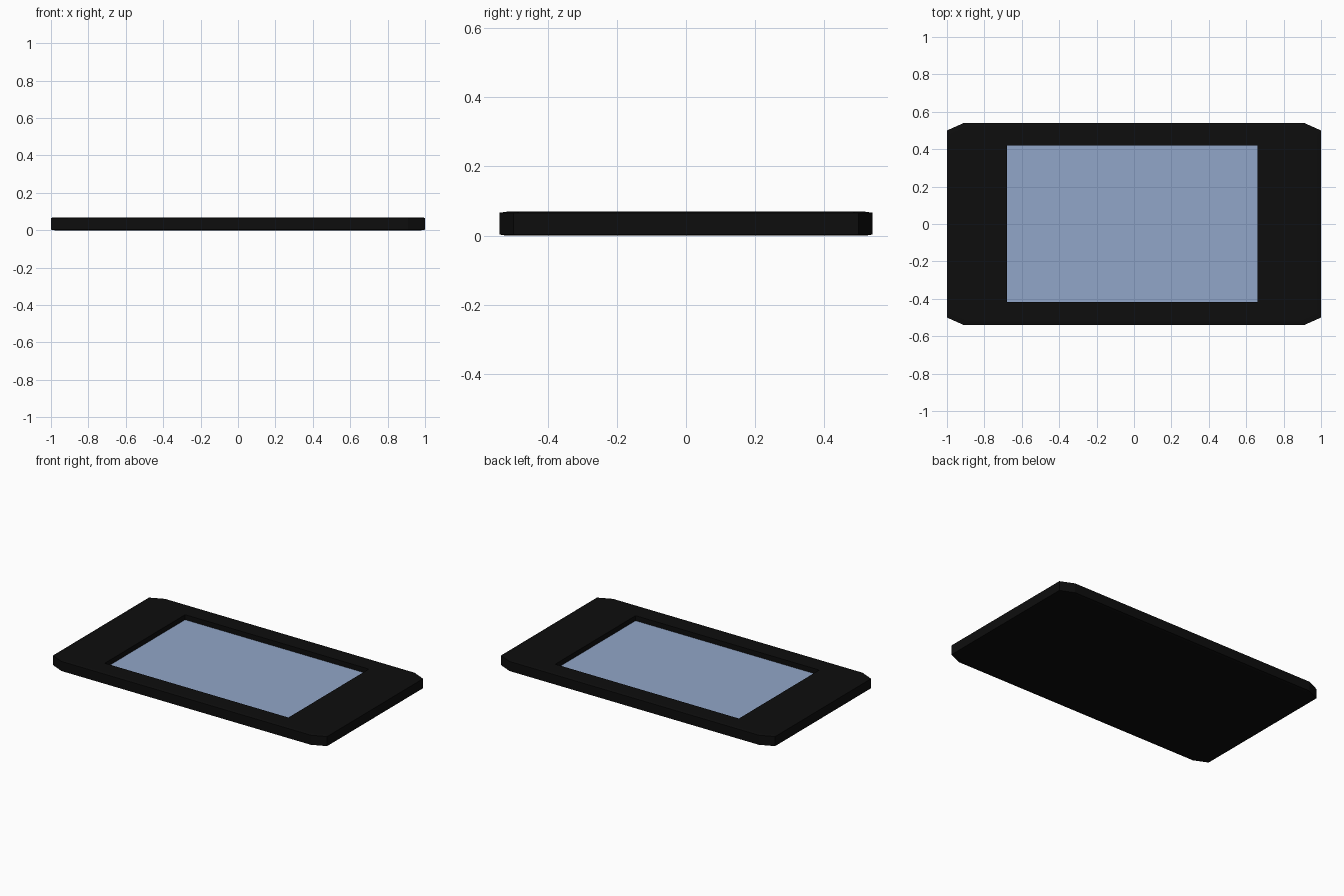
import bpy, bmesh

if "Cube" in bpy.data.objects:
    bpy.data.objects.remove(bpy.data.objects["Cube"])


def material(name, color):
    m = bpy.data.materials.new(name)
    m.diffuse_color = color
    m.use_nodes = True
    m.node_tree.nodes["Principled BSDF"].inputs["Base Color"].default_value = m.diffuse_color
    return m


def add_object(name, bm, mat=None):
    bmesh.ops.recalc_face_normals(bm, faces=bm.faces)
    me = bpy.data.meshes.new(name)
    bm.to_mesh(me)
    bm.free()
    ob = bpy.data.objects.new(name, me)
    bpy.context.collection.objects.link(ob)
    if mat:
        me.materials.append(mat)
    return ob


def box(name, x0, x1, y0, y1, z0, z1, mat=None):
    bm = bmesh.new()
    bmesh.ops.create_cube(bm, size=1)
    for v in bm.verts:
        v.co.x = x1 if v.co.x > 0 else x0
        v.co.y = y1 if v.co.y > 0 else y0
        v.co.z = z1 if v.co.z > 0 else z0
    return add_object(name, bm, mat)


black = material("black_plastic", (0.004, 0.004, 0.004, 1))
blue = material("screen_blue", (0.285, 0.38, 0.58, 1))

# Casing: slab with clipped corners and very slightly eased rims
bm = bmesh.new()
quarter = [(1.0, 0.5), (0.91, 0.54)]
outline = (quarter + [(-x, y) for x, y in reversed(quarter)]
           + [(-x, -y) for x, y in quarter]
           + [(x, -y) for x, y in reversed(quarter)])
rings = []
for z, inset in [(0, 0.02), (0.003, 0), (0.066, 0), (0.069, 0.02)]:
    sx, sy = 1 - inset, 1 - inset / 0.54
    rings.append([bm.verts.new((x * sx, y * sy, z)) for x, y in outline])
for a, b in zip(rings, rings[1:]):
    for i in range(8):
        j = (i + 1) % 8
        bm.faces.new((a[i], a[j], b[j], b[i]))
bm.faces.new(rings[0][::-1])
bm.faces.new(rings[-1])
casing = add_object("casing", bm, black)

# Rectangular recess for the display
area = (-0.68, 0.66, -0.417, 0.42)
cutter = box("recess_cutter", *area, 0.03, 0.2, black)
cutter.hide_render = True
cutter.hide_set(True)
mod = casing.modifiers.new("recess", "BOOLEAN")
mod.operation = "DIFFERENCE"
mod.solver = "EXACT"
mod.object = cutter

# Display panel at the bottom of the recess
box("screen", *area, 0.03, 0.036, blue)
